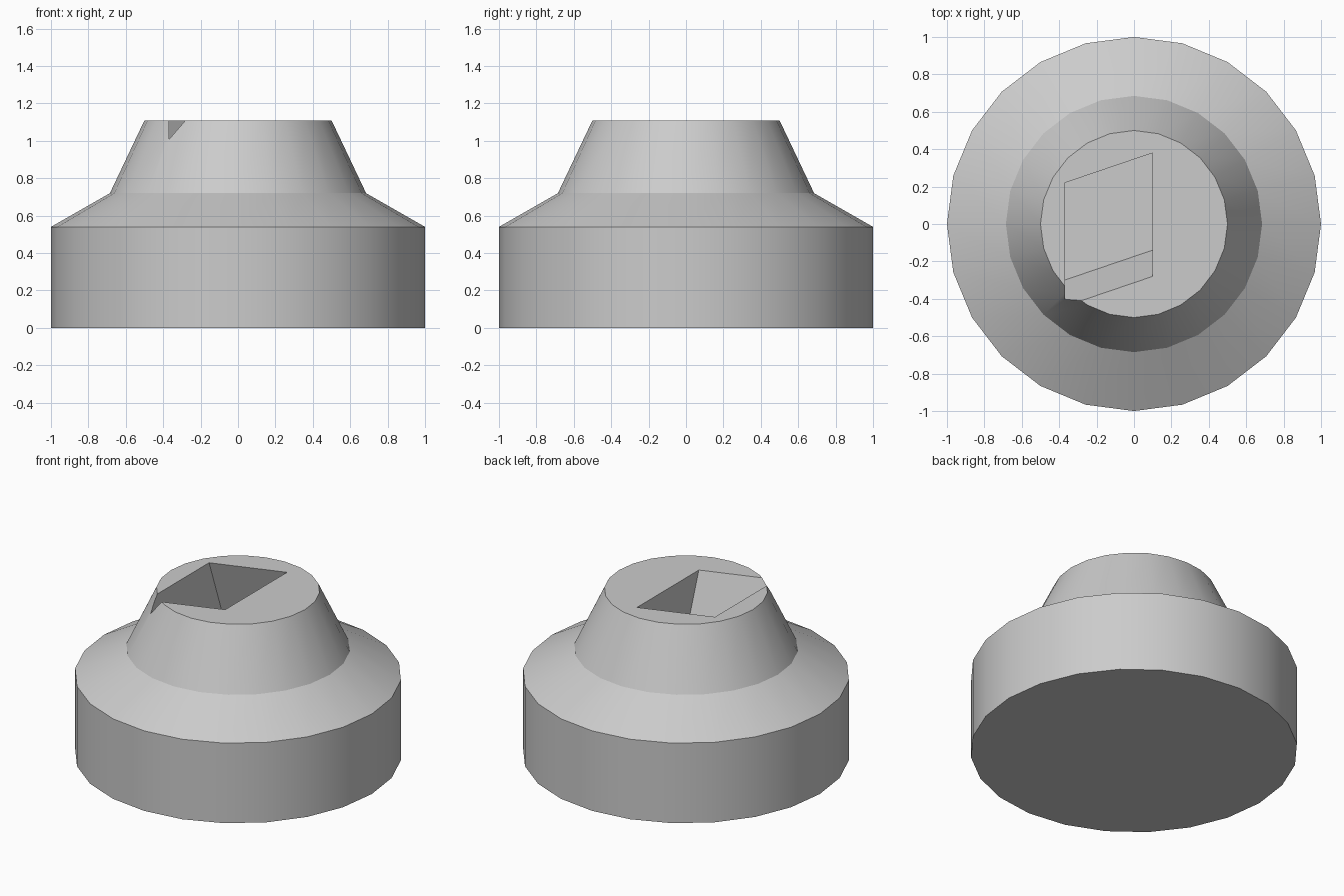
import bpy, bmesh, math

cube = bpy.data.objects.get("Cube")
if cube:
    bpy.data.objects.remove(cube, do_unlink=True)

SIDES = 24
TOP = 1.11
FLOOR = 0.72
LEAN = 0.36  # backward drift of the socket per unit of depth

grey = bpy.data.materials.new("plain_grey")
grey.use_nodes = True
colour = (0.6, 0.6, 0.6, 1)
grey.diffuse_color = colour
grey.node_tree.nodes["Principled BSDF"].inputs["Base Color"].default_value = colour


def loft(name, rings):
    """Join matching rings of points and cap both ends."""
    bm = bmesh.new()
    loops = [[bm.verts.new(p) for p in ring] for ring in rings]
    for low, high in zip(loops, loops[1:]):
        n = len(low)
        for i in range(n):
            j = (i + 1) % n
            bm.faces.new((low[i], low[j], high[j], high[i]))
    bm.faces.new(loops[0][::-1])
    bm.faces.new(loops[-1])
    bmesh.ops.recalc_face_normals(bm, faces=bm.faces)
    mesh = bpy.data.meshes.new(name)
    bm.to_mesh(mesh)
    bm.free()
    obj = bpy.data.objects.new(name, mesh)
    bpy.context.collection.objects.link(obj)
    mesh.materials.append(grey)
    return obj


def circle(radius, z):
    step = math.tau / SIDES
    return [(radius * math.cos(i * step), radius * math.sin(i * step), z)
            for i in range(SIDES)]


def slot(z):
    shift = (TOP - z) * LEAN
    outline = [(-0.37, -0.44), (0.10, -0.28), (0.10, 0.38), (-0.37, 0.22)]
    return [(x, y + shift, z) for x, y in outline]


# Stepped round body: drum, shallow shoulder, steep neck
body = loft("stepped_body", [circle(r, z) for r, z in
            [(1, 0), (1, 0.54), (0.685, 0.72), (0.5, TOP)]])

# Leaning socket cut into the top
cutter = loft("socket_cutter", [slot(FLOOR), slot(TOP + 0.1)])
cut = body.modifiers.new("socket", "BOOLEAN")
cut.operation = "DIFFERENCE"
cut.solver = "EXACT"
cut.object = cutter

# Apply the cut, drop the cutter and smooth the round sides
bpy.ops.object.select_all(action="DESELECT")
bpy.context.view_layer.objects.active = body
body.select_set(True)
bpy.ops.object.modifier_apply(modifier=cut.name)
bpy.data.objects.remove(cutter, do_unlink=True)
bpy.ops.object.shade_smooth_by_angle(angle=math.radians(30))
